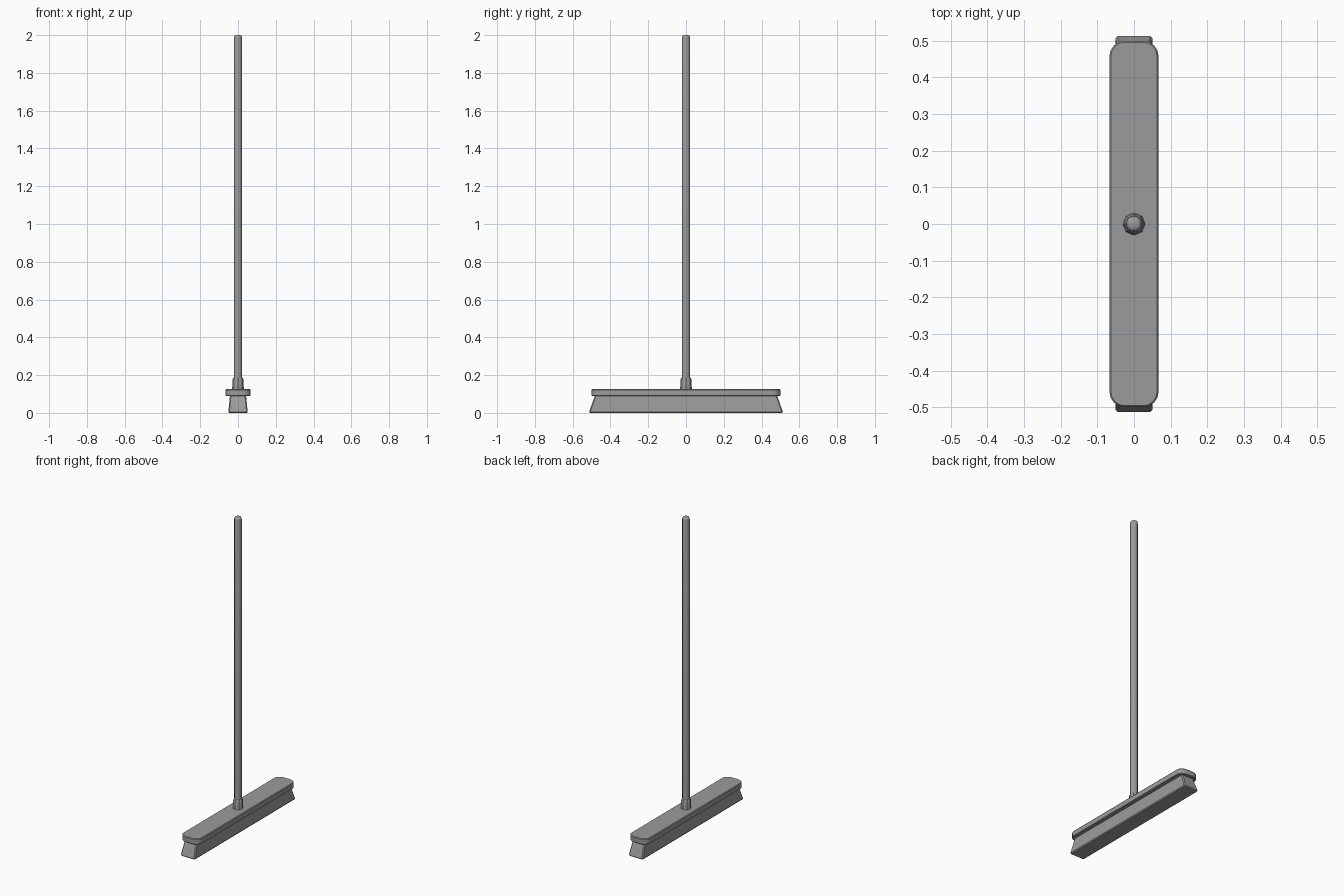
import bpy
import math

old = bpy.data.objects.get("Cube")
if old:
    bpy.data.objects.remove(old, do_unlink=True)

grey = bpy.data.materials.new("plain_grey")
grey.use_nodes = True
colour = (0.33, 0.33, 0.33, 1)
grey.diffuse_color = colour
grey.node_tree.nodes["Principled BSDF"].inputs["Base Color"].default_value = colour


def loft(name, rings, angle=35):
    """Join equal-length rings of points into a closed solid."""
    n = len(rings[0])
    verts = [p for ring in rings for p in ring]
    faces = [tuple(reversed(range(n))),
             tuple(range(len(verts) - n, len(verts)))]
    for r in range(len(rings) - 1):
        for i in range(n):
            j = (i + 1) % n
            faces.append((r * n + i, r * n + j, r * n + n + j, r * n + n + i))
    mesh = bpy.data.meshes.new(name)
    mesh.from_pydata(verts, [], faces)
    mesh.materials.append(grey)
    obj = bpy.data.objects.new(name, mesh)
    bpy.context.collection.objects.link(obj)
    bpy.ops.object.select_all(action="DESELECT")
    obj.select_set(True)
    bpy.context.view_layer.objects.active = obj
    bpy.ops.object.shade_smooth_by_angle(angle=math.radians(angle))
    return obj


def circle(radius, z, sides):
    return [(radius * math.cos(math.tau * i / sides),
             radius * math.sin(math.tau * i / sides), z) for i in range(sides)]


def rounded_rect(hx, hy, radius, z, steps=4):
    ring = []
    for k, (sx, sy) in enumerate([(1, 1), (-1, 1), (-1, -1), (1, -1)]):
        for s in range(steps + 1):
            a = math.pi / 2 * (k + s / steps)
            ring.append((sx * (hx - radius) + radius * math.cos(a),
                         sy * (hy - radius) + radius * math.sin(a), z))
    return ring


# Pole with a softly rounded tip
loft("handle", [circle(r, z, 12) for r, z in
                [(0.022, 0.12), (0.022, 1.985), (0.019, 1.996), (0.012, 2.0)]], 50)

# Octagonal collar holding the pole
loft("handle_socket", [circle(r, z, 8) for r, z in
                       [(0.031, 0.12), (0.029, 0.178), (0.024, 0.188)]], 30)

# Board with rounded corners and a slightly eased rim
loft("brush_board", [rounded_rect(0.067 - d, 0.5 - d, 0.042 - d, z) for d, z in
                     [(0.003, 0.09), (0, 0.093), (0, 0.122), (0.004, 0.127)]])

# Flared bristle block with eased corners and bottom edge
loft("bristles", [rounded_rect(hx, hy, 0.006, z, 1) for hx, hy, z in
                  [(0.047, 0.508, 0), (0.051, 0.513, 0.006), (0.043, 0.482, 0.092)]], 25)
